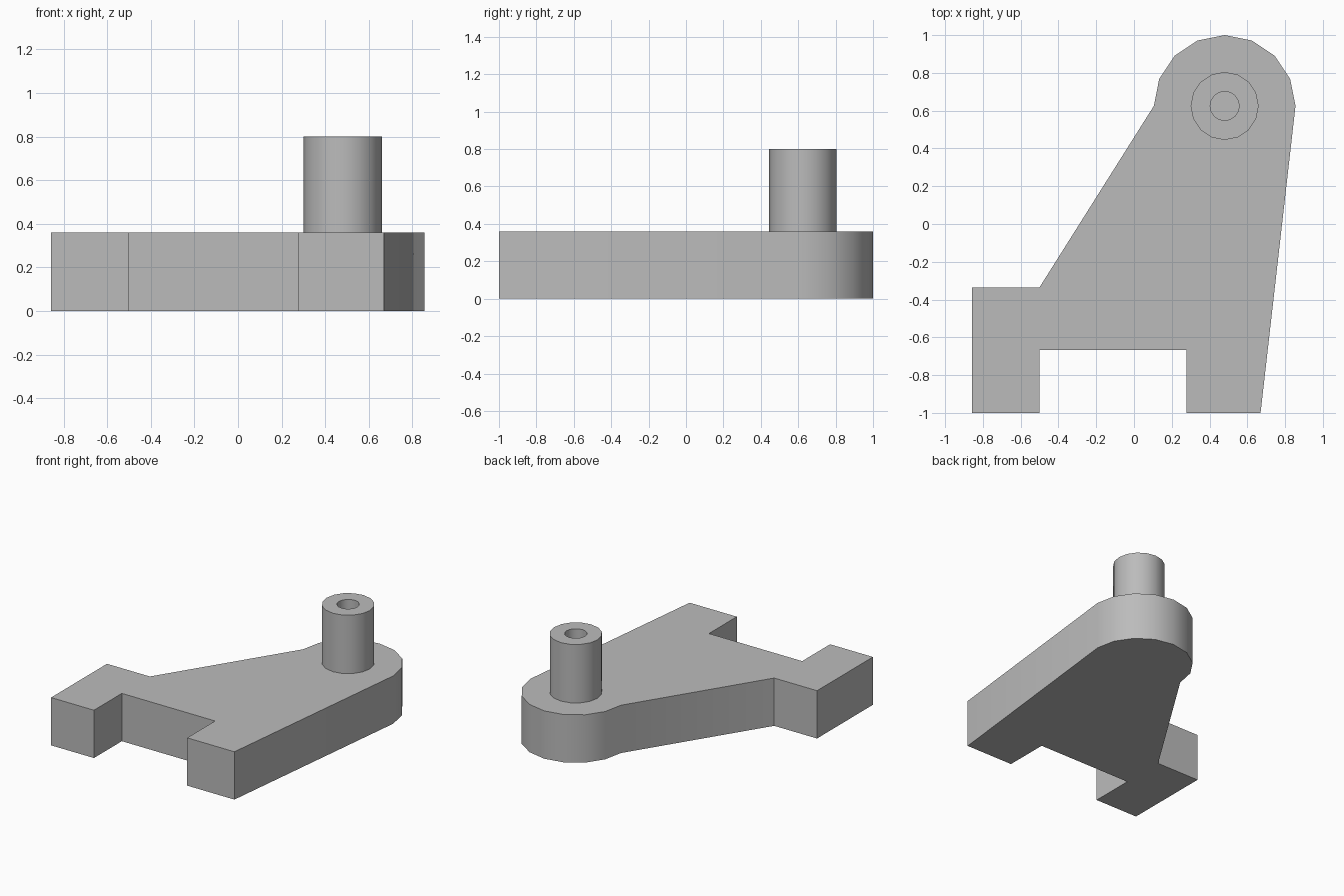
import bpy, bmesh
from math import pi, cos, sin, radians
from mathutils import Vector

cube = bpy.data.objects.get("Cube")
if cube:
    bpy.data.objects.remove(cube, do_unlink=True)

PLATE_TOP, BOSS_TOP = 0.36, 0.80
PIVOT = Vector((0.48, 0.625, 0))
END_RADIUS, BOSS_RADIUS, HOLE_RADIUS = 0.375, 0.18, 0.077

grey = bpy.data.materials.new("plain_grey")
grey.use_nodes = True
colour = (0.5, 0.5, 0.5, 1)
grey.diffuse_color = colour
grey.node_tree.nodes["Principled BSDF"].inputs["Base Color"].default_value = colour


def finish(bm, name):
    """Turn a bmesh into a shaded, coloured object."""
    bmesh.ops.recalc_face_normals(bm, faces=bm.faces)
    mesh = bpy.data.meshes.new(name)
    bm.to_mesh(mesh)
    bm.free()
    mesh.materials.append(grey)
    obj = bpy.data.objects.new(name, mesh)
    bpy.context.collection.objects.link(obj)
    bpy.ops.object.select_all(action='DESELECT')
    obj.select_set(True)
    bpy.context.view_layer.objects.active = obj
    bpy.ops.object.shade_smooth_by_angle(angle=radians(30))
    return obj


# Bracket plate: two feet with a notch between, tapering to a rounded end
outline = [(-0.5, -0.335), (-0.857, -0.335), (-0.857, -1), (-0.5, -1),
           (-0.5, -0.668), (0.277, -0.668), (0.277, -1), (0.67, -1)]
outline += [(PIVOT.x + END_RADIUS * cos(i * pi / 8),
             PIVOT.y + END_RADIUS * sin(i * pi / 8)) for i in range(9)]
bm = bmesh.new()
base = bm.faces.new([bm.verts.new((x, y, 0)) for x, y in outline])
top = bmesh.ops.extrude_face_region(bm, geom=[base], use_keep_orig=True)
bmesh.ops.translate(bm, vec=(0, 0, PLATE_TOP),
                    verts=[v for v in top["geom"] if isinstance(v, bmesh.types.BMVert)])
finish(bm, "bracket_plate")

# Hollow boss: turned profile standing on the rounded end
profile = [(BOSS_RADIUS, PLATE_TOP), (BOSS_RADIUS, BOSS_TOP),
           (HOLE_RADIUS, BOSS_TOP), (HOLE_RADIUS, PLATE_TOP)]
bm = bmesh.new()
verts = [bm.verts.new(PIVOT + Vector((r, 0, z))) for r, z in profile]
edges = [bm.edges.new(pair) for pair in zip(verts, verts[1:])]
bmesh.ops.spin(bm, geom=verts + edges, cent=PIVOT, axis=(0, 0, 1),
               angle=2 * pi, steps=16, use_merge=True)
bmesh.ops.remove_doubles(bm, verts=bm.verts, dist=0.0001)
finish(bm, "hollow_boss")
